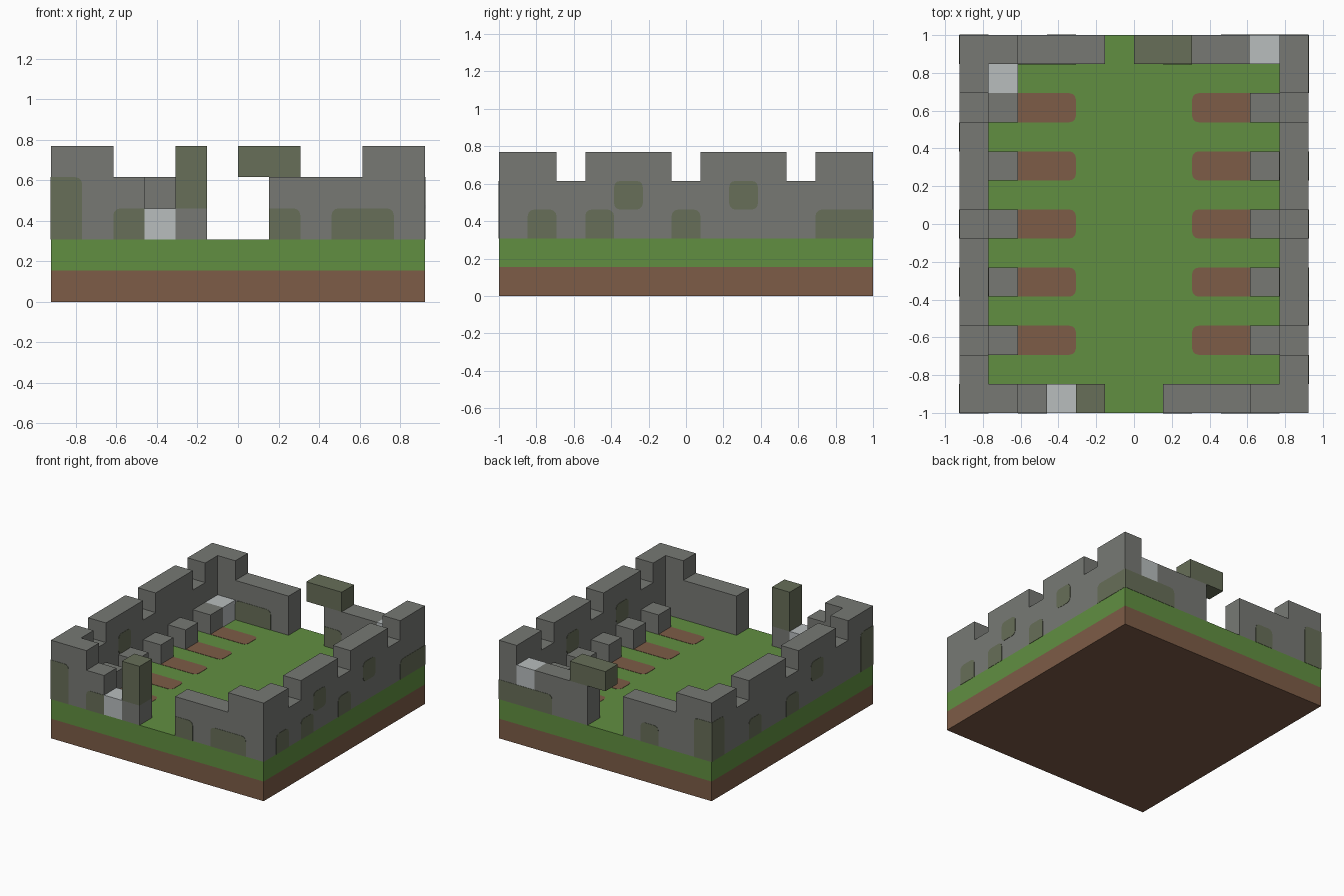
import bpy, bmesh, math
from mathutils import Vector

cube = bpy.data.objects.get("Cube")
if cube:
    bpy.data.objects.remove(cube, do_unlink=True)

U = 2 / 13                       # one building block
ORIGIN = Vector((6, 6.5, 0))     # block coordinates of the centre
THIN = 0.015                     # painted plate thickness in blocks


def material(name, rgb):
    mat = bpy.data.materials.new(name)
    mat.use_nodes = True
    mat.diffuse_color = (*rgb, 1)
    mat.node_tree.nodes["Principled BSDF"].inputs["Base Color"].default_value = (*rgb, 1)
    return mat


STONE = material("grey stone", (0.184, 0.191, 0.175))
MOSS = material("mossy stone", (0.136, 0.156, 0.098))
PALE = material("pale stone", (0.479, 0.509, 0.515))
SOIL = material("brown soil", (0.205, 0.107, 0.063))
GRASS = material("green grass", (0.120, 0.275, 0.053))


def prism(name, outline, axis, start, end, mat):
    """Extrude a 2D outline along an axis, in block units."""
    def place(a, b, d):
        co = {"x": (d, a, b), "y": (a, d, b), "z": (a, b, d)}[axis]
        return (Vector(co) - ORIGIN) * U
    bm = bmesh.new()
    face = bm.faces.new([bm.verts.new(place(a, b, start)) for a, b in outline])
    grown = bmesh.ops.extrude_face_region(bm, geom=[face])
    shift = place(0, 0, end) - place(0, 0, start)
    bmesh.ops.translate(bm, vec=shift,
                        verts=[g for g in grown["geom"] if isinstance(g, bmesh.types.BMVert)])
    bmesh.ops.recalc_face_normals(bm, faces=bm.faces)
    mesh = bpy.data.meshes.new(name)
    bm.to_mesh(mesh)
    bm.free()
    mesh.materials.append(mat)
    ob = bpy.data.objects.new(name, mesh)
    bpy.context.collection.objects.link(ob)
    return ob


def rect(a0, a1, b0, b1, rounded="", radius=0.22):
    """Rectangle outline; corners listed in rounded (SW, SE, NE, NW as 0-3) are curved."""
    pts = []
    for i, (a, b) in enumerate([(a0, b0), (a1, b0), (a1, b1), (a0, b1)]):
        if str(i) not in rounded:
            pts.append((a, b))
            continue
        ca = a + radius * (1 if i in (0, 3) else -1)
        cb = b + radius * (1 if i in (0, 1) else -1)
        for k in range(4):
            t = math.pi + (i + k / 3) * math.pi / 2
            pts.append((ca + radius * math.cos(t), cb + radius * math.sin(t)))
    return pts


def block(name, x0, x1, y0, y1, z0, z1, mat):
    return prism(name, rect(x0, x1, y0, y1), "z", z0, z1, mat)


def wall(name, axis, start, steps):
    """One-block-thick wall; steps are (from, to, height) along its length."""
    outline = [(steps[0][0], 2)]
    for a, b, h in steps:
        outline += [(a, h), (b, h)]
    outline.append((steps[-1][1], 2))
    return prism(name, outline, axis, start, start + 1, STONE)


def moss(name, axis, plane, facing, patches):
    for i, (a0, a1, z0, z1, corners) in enumerate(patches):
        prism(f"{name}_{i + 1}", rect(a0, a1, z0, z1, corners), axis,
              plane, plane + facing * THIN, MOSS)


# Ground layers
block("soil_layer", 0, 12, 0, 13, 0, 1, SOIL)
block("grass_layer", 0, 12, 0, 13, 1, 2, GRASS)

# Side walls with battlements
battlements = [(0, 2, 5), (2, 3, 4), (3, 6, 5), (6, 7, 4), (7, 10, 5), (10, 11, 4), (11, 13, 5)]
wall("right_wall", "x", 0, battlements)
wall("left_wall", "x", 11, battlements)

# Front wall with broken gateway
wall("front_wall_right", "y", 0, [(1, 2, 5), (2, 3, 4)])
wall("front_wall_left", "y", 0, [(7, 10, 4), (10, 11, 5)])
block("front_pale_block", 3, 4, 0, 1, 2, 3, PALE)
block("gate_pillar_base", 4, 5, 0, 1, 2, 3, STONE)
block("gate_pillar", 4, 5, 0, 1, 3, 5, MOSS)

# Back wall with broken lintel
wall("back_wall_right", "y", 12, [(1, 2, 5), (2, 5, 4)])
wall("back_wall_left", "y", 12, [(7, 10, 4), (10, 11, 3)])
block("back_pale_block", 10, 11, 12, 13, 3, 4, PALE)
block("gate_lintel", 6, 8, 12, 13, 4, 5, MOSS)

# Headstones and soil plots in two rows
for y in range(2, 11, 2):
    for side, stone_x, plot_x, corners in (("right", 1, 2, "12"), ("left", 10, 8, "03")):
        block(f"{side}_headstone", stone_x, stone_x + 1, y, y + 1, 2, 3, STONE)
        prism(f"{side}_plot", rect(plot_x, plot_x + 2, y, y + 1, corners), "z", 2, 2 + THIN, SOIL)
block("corner_pale_block", 1, 2, 11, 12, 2, 3, PALE)

# Moss painted on the outer faces
moss("front_moss", "y", 0, -1, [(0, 1, 2, 4, "2"), (2, 3, 2, 3, "3"),
                                (7, 8, 2, 3, "2"), (9, 11, 2, 3, "23")])
moss("left_moss", "x", 12, 1, [(1, 2, 2, 3, "23"), (3, 4, 2, 3, "23"), (4, 5, 3, 4, "0123"),
                               (6, 7, 2, 3, "23"), (8, 9, 3, 4, "0123"), (11, 13, 2, 3, "3")])
moss("back_moss", "y", 13, 1, [(0, 1, 2, 4, "2"), (3, 4, 2, 3, "23"), (9, 12, 2, 3, "3")])
moss("right_moss", "x", 0, -1, [(0, 1, 2, 4, "2"), (4, 5, 3, 4, "0123"), (6, 7, 2, 3, "23"),
                                (9, 10, 2, 3, "23"), (12, 13, 2, 4, "3")])

# Moss painted on the courtyard faces
moss("inner_back_moss", "y", 12, -1, [(2, 4, 2, 3, "23"), (7, 8, 2, 3, "2")])
moss("inner_right_moss", "x", 1, 1, [(4, 5, 3, 4, "0123")])
moss("inner_left_moss", "x", 11, -1, [(4, 5, 3, 4, "0123"), (8, 9, 3, 4, "0123")])
